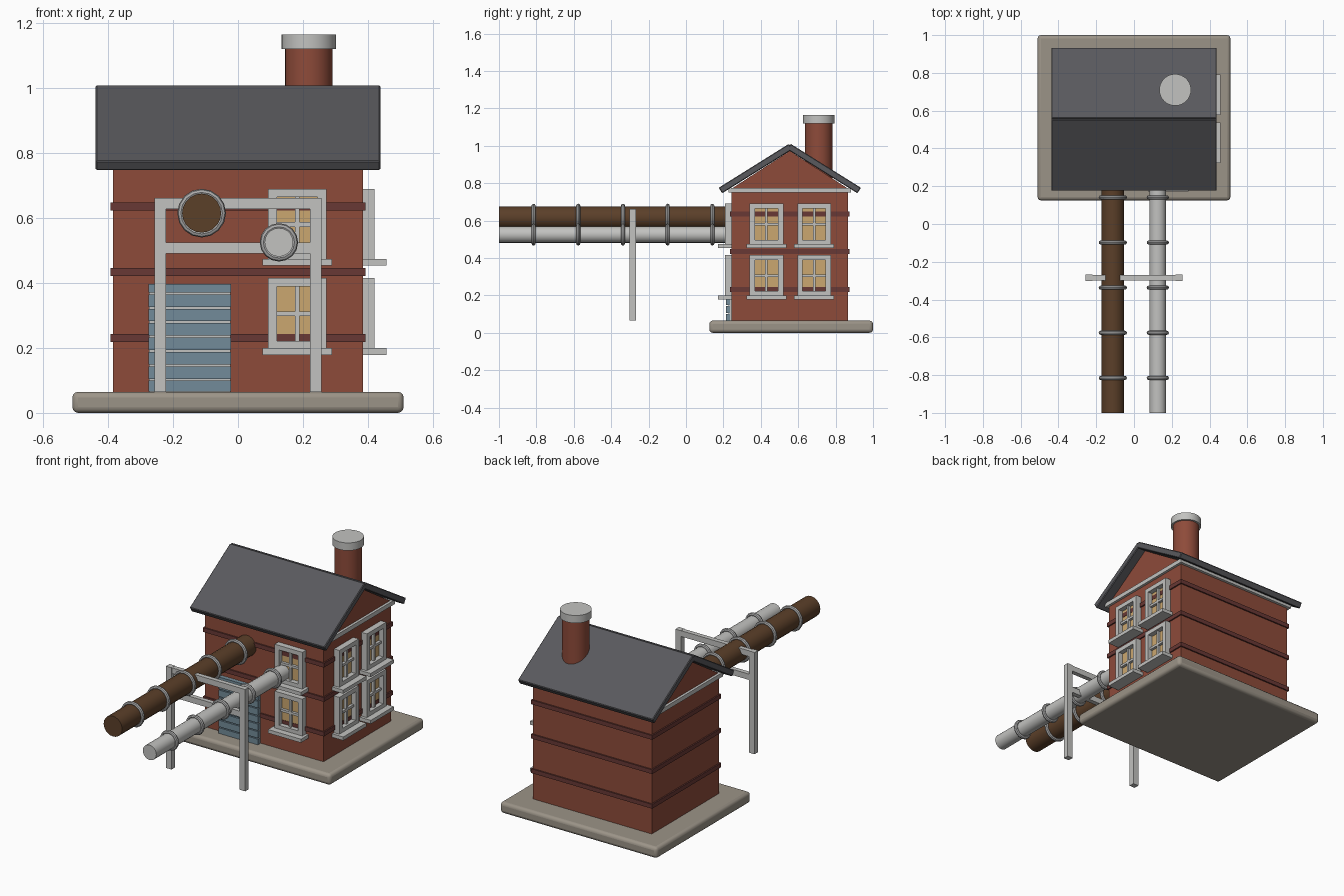
import bpy, bmesh, math
from mathutils import Matrix, Vector

if "Cube" in bpy.data.objects:
    bpy.data.objects.remove(bpy.data.objects["Cube"])


def material(name, rgb):
    m = bpy.data.materials.new(name)
    m.diffuse_color = (*rgb, 1)
    m.use_nodes = True
    m.node_tree.nodes["Principled BSDF"].inputs["Base Color"].default_value = m.diffuse_color
    return m


BRICK = material("brick red", (0.27, 0.07, 0.042))
BAND = material("dark brick", (0.14, 0.04, 0.035))
SLATE = material("slate grey", (0.10, 0.10, 0.11))
STONE = material("stone", (0.33, 0.295, 0.245))
LIGHT = material("light grey", (0.54, 0.54, 0.525))
GLASS = material("warm glass", (0.60, 0.39, 0.16))
BLUE = material("shutter blue", (0.17, 0.26, 0.32))
BROWN = material("rust brown", (0.105, 0.05, 0.022))
STEEL = material("clamp steel", (0.40, 0.40, 0.40))


def finish(bm, name, mat, bevel=0, segments=1, smooth=False):
    bmesh.ops.recalc_face_normals(bm, faces=bm.faces)
    me = bpy.data.meshes.new(name)
    bm.to_mesh(me)
    bm.free()
    ob = bpy.data.objects.new(name, me)
    bpy.context.collection.objects.link(ob)
    me.materials.append(mat)
    if bevel:
        b = ob.modifiers.new("bevel", 'BEVEL')
        b.width, b.segments = bevel, segments
    if smooth:
        bpy.ops.object.select_all(action='DESELECT')
        ob.select_set(True)
        bpy.context.view_layer.objects.active = ob
        bpy.ops.object.shade_smooth_by_angle(angle=math.radians(40))
    return ob


def boxes(name, mat, bounds, xform=Matrix(), **kw):
    """One object from boxes given as (x0, x1, y0, y1, z0, z1)."""
    bm = bmesh.new()
    for x0, x1, y0, y1, z0, z1 in bounds:
        c = Vector((x0 + x1, y0 + y1, z0 + z1)) / 2
        s = Matrix.Diagonal((x1 - x0, y1 - y0, z1 - z0, 1))
        bmesh.ops.create_cube(bm, size=1, matrix=xform @ Matrix.Translation(c) @ s)
    return finish(bm, name, mat, **kw)


def cylinder(name, mat, start, end, r, sides=24, **kw):
    a, b = Vector(start), Vector(end)
    d = b - a
    rot = d.to_track_quat('Z', 'Y').to_matrix().to_4x4()
    bm = bmesh.new()
    bmesh.ops.create_cone(bm, cap_ends=True, segments=sides, radius1=r, radius2=r,
                          depth=d.length, matrix=Matrix.Translation((a + b) / 2) @ rot)
    return finish(bm, name, mat, smooth=True, **kw)


def ring(name, mat, x, y, z, major, minor):
    """Torus around the y axis: a small circle spun round."""
    bm = bmesh.new()
    vs = [bm.verts.new((x + major + minor * math.cos(t), y + minor * math.sin(t), z))
          for t in (i * math.tau / 8 for i in range(8))]
    es = [bm.edges.new((vs[i], vs[(i + 1) % 8])) for i in range(8)]
    bmesh.ops.spin(bm, geom=vs + es, cent=(x, y, z), axis=(0, 1, 0),
                   angle=math.tau, steps=16, use_merge=True)
    bmesh.ops.remove_doubles(bm, verts=bm.verts, dist=1e-5)
    finish(bm, name, mat, smooth=True)


# Ground slab
boxes("base_slab", STONE, [(-0.51, 0.51, 0.125, 1.0, 0, 0.065)],
      bevel=0.018, segments=3, smooth=True)

# House walls: gabled profile extruded along x
X, Y0, Y1, MID = 0.385, 0.243, 0.867, 0.555
bm = bmesh.new()
profile = [(Y0, 0.06), (Y1, 0.06), (Y1, 0.77), (MID, 0.972), (Y0, 0.77)]
face = bm.faces.new([bm.verts.new((-X, y, z)) for y, z in profile])
ext = bmesh.ops.extrude_face_region(bm, geom=[face])
bmesh.ops.translate(bm, vec=(2 * X, 0, 0),
                    verts=[v for v in ext["geom"] if isinstance(v, bmesh.types.BMVert)])
if not face.is_valid or len(bm.faces) < 7:
    bm.faces.new([v for v in bm.verts if v.co.x < 0])
finish(bm, "house_walls", BRICK)

# Brick courses and eaves trim
boxes("brick_bands", BAND, [(-0.393, 0.393, 0.235, 0.875, z - 0.0125, z + 0.0125)
                            for z in (0.231, 0.434, 0.635)])
boxes("eaves_trim", LIGHT, [(-0.40, 0.40, 0.227, 0.883, 0.75, 0.775)])

# Roof slopes
for side, y in ((1, 0.372), (-1, 2 * MID - 0.372)):
    tilt = Matrix.Translation((0, y, 0.878)) @ Matrix.Rotation(side * math.radians(32), 4, 'X')
    boxes("roof_slope", SLATE, [(-0.438, 0.438, -0.2215, 0.2215, -0.0175, 0.0175)],
          tilt, bevel=0.004)

# Chimney
cylinder("chimney", BRICK, (0.218, 0.71, 0.75), (0.218, 0.71, 1.125), 0.073, 32)
cylinder("chimney_cap", LIGHT, (0.218, 0.71, 1.12), (0.218, 0.71, 1.165), 0.084, 32)


def window(xform):
    """Local frame: x along the wall, -y outward, z up from the sill bottom."""
    boxes("window_glass", GLASS, [(-0.07, 0.07, -0.006, 0.004, 0.03, 0.215)], xform)
    frame = [(s * 0.076 - 0.014, s * 0.076 + 0.014, -0.035, 0.002, 0.018, 0.237)
             for s in (-1, 1)]
    frame += [(-0.062, 0.062, -0.035, 0.002, z, z + 0.026) for z in (0.018, 0.211)]
    boxes("window_frame", LIGHT, frame, xform)
    boxes("window_bars", LIGHT, [(-0.007, 0.007, -0.022, 0, 0.04, 0.215),
                                 (-0.064, 0.064, -0.022, 0, 0.12, 0.134)], xform)
    boxes("window_sill", LIGHT, [(-0.107, 0.107, -0.072, 0.002, 0, 0.021)], xform)


# Windows on the front and on the right wall
for z in (0.178, 0.453):
    window(Matrix.Translation((0.182, Y0, z)))
    for y in (0.43, 0.685):
        window(Matrix.Translation((X, y, z)) @ Matrix.Rotation(math.pi / 2, 4, 'Z'))

# Roller shutter: pale backing with blue slats
boxes("shutter_backing", LIGHT, [(-0.274, -0.023, 0.226, 0.245, 0.065, 0.395)])
edges = [0.063] + [0.102 + 0.0443 * i for i in range(7)] + [0.4]
boxes("shutter_slats", BLUE, [(-0.276, -0.021, 0.215, 0.236, a + 0.003, b - 0.003)
                              for a, b in zip(edges, edges[1:])])

# Two pipes with clamp rings
for label, mat, x, z, r in (("brown_pipe", BROWN, -0.112, 0.615, 0.06),
                            ("grey_pipe", LIGHT, 0.126, 0.525, 0.044)):
    cylinder(label, mat, (x, -1, z), (x, Y0, z), r, 20)
    for i in range(5):
        ring(label + "_clamp", STEEL, x, -0.815 + 0.239 * i, z, r + 0.004, 0.011)

# Pipe support frame
boxes("support_posts", LIGHT, [(s * 0.239 - 0.018, s * 0.239 + 0.018, -0.301, -0.268, 0.065, 0.662)
                               for s in (-1, 1)])
boxes("support_beams", LIGHT, [(-0.255, 0.255, -0.298, -0.271, z, z + 0.034)
                               for z in (0.490, 0.627)])
